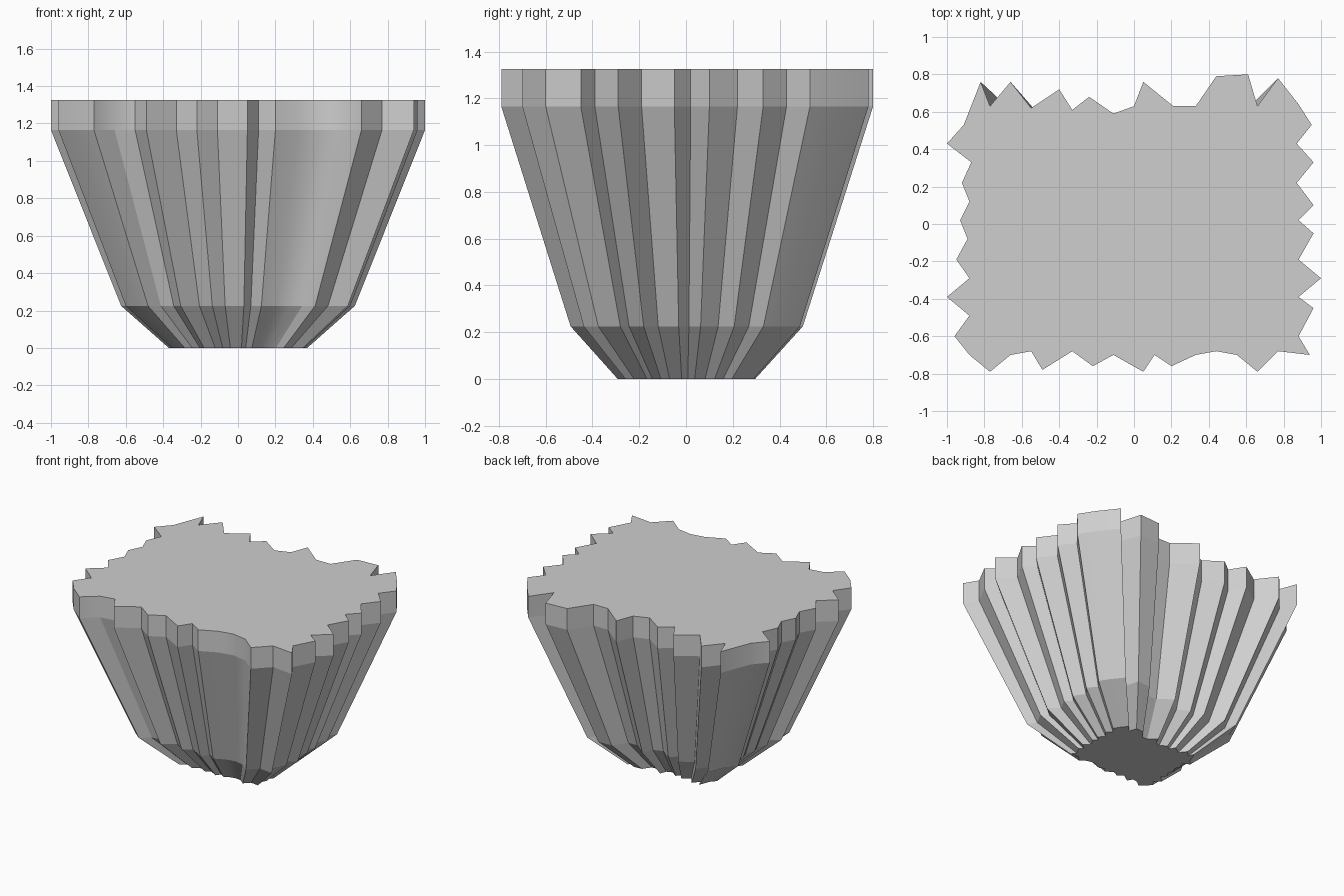
import bpy
import bmesh
import math

# Remove the default cube
default_cube = bpy.data.objects.get("Cube")
if default_cube:
    bpy.data.objects.remove(default_cube, do_unlink=True)


def make_material(name, grey):
    material = bpy.data.materials.new(name)
    material.use_nodes = True
    colour = (grey, grey, grey, 1.0)
    material.diffuse_color = colour
    material.node_tree.nodes["Principled BSDF"].inputs["Base Color"].default_value = colour
    return material


# Jagged rim outline in hundredths of a unit, counter-clockwise seen from above
front_edge = [(-96, -60), (-88, -70), (-77, -79), (-66, -70), (-55, -68), (-49, -78),
              (-33, -68), (-22, -76), (-11, -70), (5, -79), (11, -70), (20, -76),
              (33, -70), (44, -68), (55, -70), (66, -79), (77, -68), (94, -70)]
left_edge = [(88, -60), (96, -45), (88, -39), (100, -29), (88, -19), (96, -5), (88, 2),
             (96, 10), (87, 22), (96, 33), (87, 43), (95, 53), (88, 64), (77, 78)]
back_edge = [(66, 63), (61, 80), (44, 79), (33, 63), (21, 63), (5, 76), (0, 63),
             (-11, 59), (-24, 68), (-33, 61), (-40, 72), (-55, 62), (-66, 76),
             (-77, 63), (-82, 76)]
right_edge = [(-91, 53), (-100, 43), (-87, 33), (-92, 22), (-88, 12), (-93, 2),
              (-89, -8), (-95, -19), (-88, -29), (-100, -39), (-88, -49)]
outline = front_edge + left_edge + back_edge + right_edge

# Height and scale of each ring, from the base up to the rim
profile = [(0, 0.37), (0.225, 0.625), (1.165, 1), (1.325, 1)]


def build_fluted_body(name, outline, profile, material):
    """Loft the outline through the profile rings and cap both ends."""
    bm = bmesh.new()
    rings = [[bm.verts.new((x * scale / 100, y * scale / 100, height))
              for x, y in outline] for height, scale in profile]
    count = len(outline)
    for lower, upper in zip(rings, rings[1:]):
        for i in range(count):
            j = (i + 1) % count
            bm.faces.new((lower[i], lower[j], upper[j], upper[i]))
    bm.faces.new(rings[-1])
    bm.faces.new(reversed(rings[0]))
    bm.normal_update()

    # Soften only gentle bends between flutes; keep the ring edges crisp
    for face in bm.faces:
        face.smooth = True
    for edge in bm.edges:
        start, end = edge.verts
        is_ring = abs(start.co.z - end.co.z) < 0.001
        edge.smooth = not is_ring and edge.calc_face_angle(math.pi) < math.radians(30)

    mesh = bpy.data.meshes.new(name)
    bm.to_mesh(mesh)
    bm.free()
    mesh.materials.append(material)
    body = bpy.data.objects.new(name, mesh)
    bpy.context.collection.objects.link(body)
    return body


stone_grey = make_material("stone_grey", 0.62)
build_fluted_body("fluted_rock_body", outline, profile, stone_grey)
